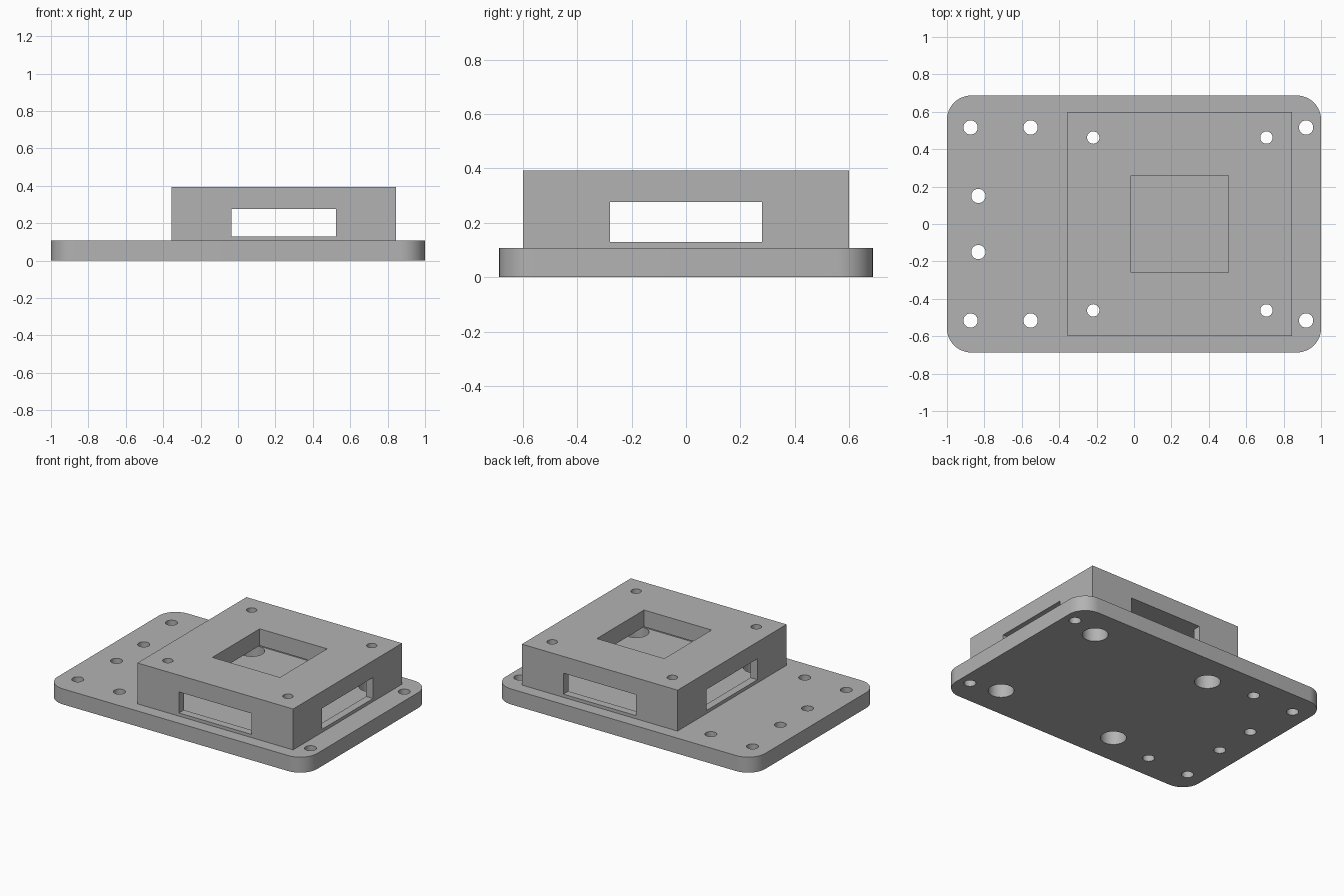
import bpy
import bmesh
from math import radians

cube = bpy.data.objects.get("Cube")
if cube:
    bpy.data.objects.remove(cube, do_unlink=True)

BASE_W, BASE_D, BASE_H = 2.0, 1.374, 0.108
BLOCK_X, BLOCK_W, TOP = 0.245, 1.2, 0.393
SLOT_Z = (0.13, 0.276)
CAVITY_W = 1.092

grey = bpy.data.materials.new("plain grey")
grey.use_nodes = True
colour = (0.45, 0.45, 0.45, 1)
grey.diffuse_color = colour
grey.node_tree.nodes["Principled BSDF"].inputs["Base Color"].default_value = colour


def add_object(name, bm):
    mesh = bpy.data.meshes.new(name)
    bm.to_mesh(mesh)
    bm.free()
    obj = bpy.data.objects.new(name, mesh)
    bpy.context.collection.objects.link(obj)
    mesh.materials.append(grey)
    return obj


def box(name, x, width, depth, low, high, corner=0):
    """Box centred on y = 0, with optional rounded upright corners."""
    bm = bmesh.new()
    bmesh.ops.create_cube(bm, size=1)
    for v in bm.verts:
        v.co = (x + v.co.x * width, v.co.y * depth, low if v.co.z < 0 else high)
    if corner:
        upright = [e for e in bm.edges
                   if abs(e.verts[0].co.z - e.verts[1].co.z) > 0.01]
        bmesh.ops.bevel(bm, geom=upright, offset=corner, segments=12,
                        profile=0.5, affect='EDGES')
    return add_object(name, bm)


def cylinder(name, x, y, radius, low, high):
    bm = bmesh.new()
    bmesh.ops.create_cone(bm, cap_ends=True, segments=40, radius1=radius,
                          radius2=radius, depth=high - low)
    bmesh.ops.translate(bm, verts=bm.verts, vec=(x, y, (low + high) / 2))
    return add_object(name, bm)


def combine(target, tool, operation):
    """Apply a boolean and remove the tool."""
    mod = target.modifiers.new(tool.name, 'BOOLEAN')
    mod.operation, mod.solver, mod.object = operation, 'EXACT', tool
    bpy.context.view_layer.objects.active = target
    bpy.ops.object.modifier_apply(modifier=mod.name)
    bpy.data.objects.remove(tool, do_unlink=True)


# Rounded plate with the raised housing joined on
body = box("mounting_plate_with_housing", 0, BASE_W, BASE_D, 0, BASE_H, 0.13)
housing = box("housing", BLOCK_X, BLOCK_W, BLOCK_W, BASE_H / 2, TOP)
combine(body, housing, 'UNION')

# Hollow interior, side slots both ways and the square top window
cutters = [
    box("cavity", BLOCK_X, CAVITY_W, CAVITY_W, BASE_H, SLOT_Z[1]),
    box("front_back_slot", BLOCK_X, 0.56, 1.5, *SLOT_Z),
    box("side_slot", BLOCK_X, 1.5, 0.56, *SLOT_Z),
    box("top_window", BLOCK_X, 0.52, 0.52, 0.2, 0.5),
]

# Screw holes, mirrored front to back
for side in (-1, 1):
    for x, y in ((-0.874, 0.516), (-0.553, 0.516), (0.92, 0.516), (-0.832, 0.15)):
        cutters.append(cylinder("plate_hole", x, side * y, 0.038, -0.1, 0.2))
    for x in (BLOCK_X - 0.463, BLOCK_X + 0.463):
        cutters.append(cylinder("housing_hole", x, side * 0.462, 0.033, 0.2, 0.5))
        cutters.append(cylinder("access_hole", x, side * 0.462, 0.082, -0.1, 0.16))

for cutter in cutters:
    combine(body, cutter, 'DIFFERENCE')

# Smooth round walls, sharp edges
bpy.ops.object.select_all(action='DESELECT')
body.select_set(True)
bpy.context.view_layer.objects.active = body
bpy.ops.object.shade_smooth_by_angle(angle=radians(30))
